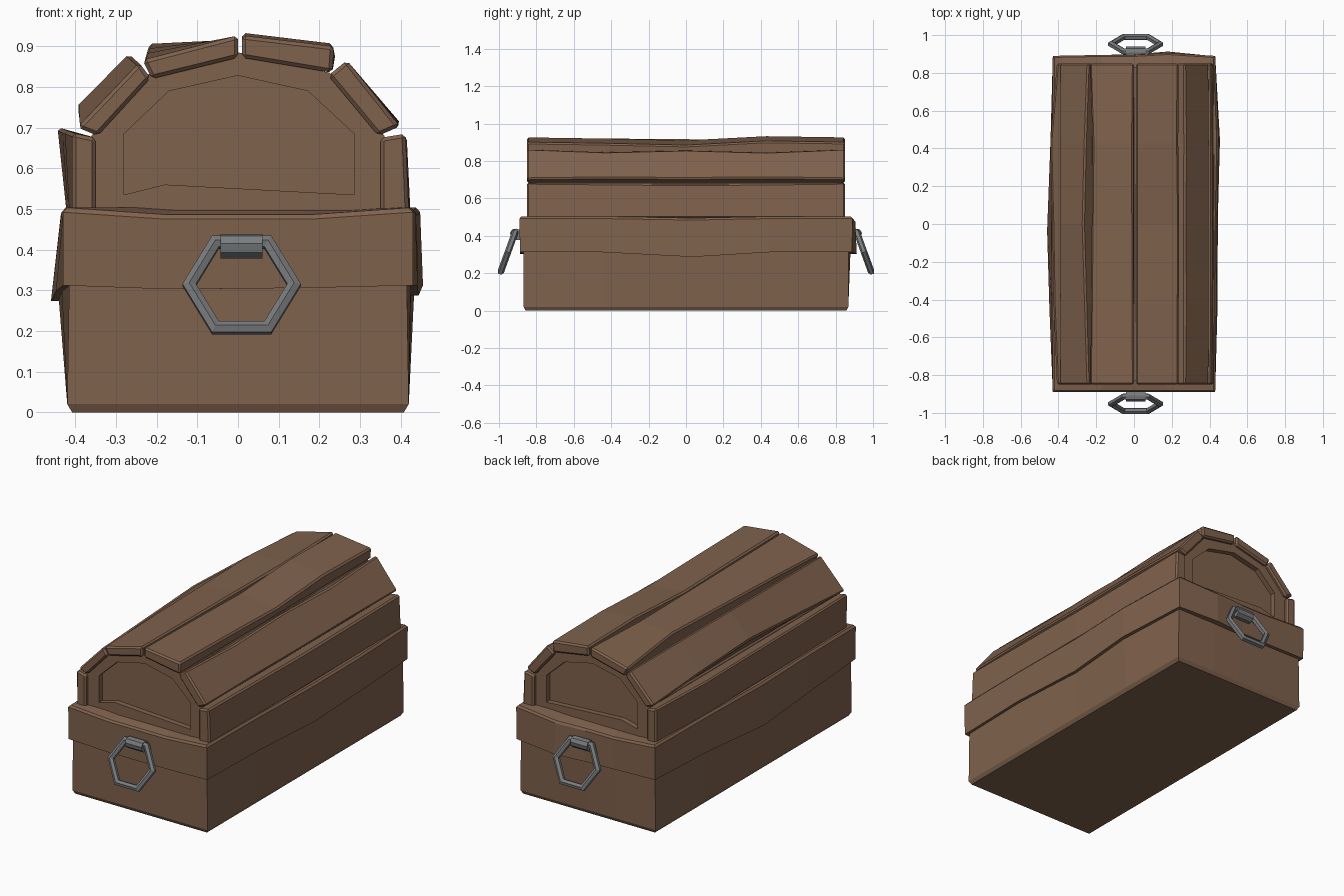
import bpy, bmesh, math
from mathutils import Matrix

if "Cube" in bpy.data.objects:
    bpy.data.objects.remove(bpy.data.objects["Cube"])


def material(name, col):
    m = bpy.data.materials.new(name)
    m.diffuse_color = (*col, 1)
    m.use_nodes = True
    m.node_tree.nodes["Principled BSDF"].inputs["Base Color"].default_value = m.diffuse_color
    return m


wood = material("brown_wood", (0.215, 0.122, 0.074))
metal = material("grey_metal", (0.19, 0.20, 0.205))


def finish(name, bm, mat, bevel=0):
    bmesh.ops.recalc_face_normals(bm, faces=bm.faces[:])
    me = bpy.data.meshes.new(name)
    bm.to_mesh(me)
    bm.free()
    me.materials.append(mat)
    ob = bpy.data.objects.new(name, me)
    bpy.context.collection.objects.link(ob)
    if bevel:
        mod = ob.modifiers.new("edge_bevel", 'BEVEL')
        mod.width = bevel
        mod.segments = 1
        mod.limit_method = 'ANGLE'
        mod.angle_limit = math.radians(50)
    return ob


def loft(name, rings, mat, bevel=0):
    """Skin a stack of equal loops and cap both ends."""
    bm = bmesh.new()
    vs = [[bm.verts.new(p) for p in r] for r in rings]
    n = len(vs[0])
    for a, b in zip(vs, vs[1:]):
        for i in range(n):
            j = (i + 1) % n
            bm.faces.new((a[i], a[j], b[j], b[i]))
    bm.faces.new(vs[0])
    bm.faces.new(vs[-1])
    return finish(name, bm, mat, bevel)


ZERO = (0, 0, 0)


def ring(hx, hy, z, left=ZERO, right=ZERO, back=ZERO, dl=ZERO, dr=ZERO, df=ZERO):
    """Worn rectangle: side bulges outward, d* lifts or drops the edge."""
    t = (-0.5, 0.04, 0.5)
    pts = [(-hx, -hy, z)]
    pts += [(hx * s, -hy, z + d) for s, d in zip((-0.42, 0, 0.42), df)]
    pts += [(hx, -hy, z)]
    pts += [(hx + b, hy * s, z + d) for s, b, d in zip(t, right, dr)]
    pts += [(hx, hy, z)]
    pts += [(-hx * s, hy + b, z + d) for s, b, d in zip((-0.42, 0, 0.42), back, df)]
    pts += [(-hx, hy, z)]
    pts += [(-hx - b, -hy * s, z + d) for s, b, d in zip(t, left, dl)]
    return pts


# lower box with a chamfered foot
loft("chest_body", [
    ring(0.408, 0.858, 0),
    ring(0.42, 0.868, 0.02),
    ring(0.415, 0.868, 0.33, (0.01, 0.03, 0.02), (0.01, 0.012, 0.02), (0.012, 0.01, 0.005)),
], wood)

# overhanging worn band around the top of the box
low = dict(left=(0.012, 0.03, 0.018), right=(0.012, 0.014, 0.025), back=(0.025, 0.01, 0.005),
           dl=(-0.01, -0.038, -0.015), dr=(0, -0.025, 0), df=(-0.009, -0.008, -0.006))
top = dict(left=(0.004, 0.006, 0.004), right=(0.006, 0.01, 0.018), back=(0.015, 0.005, 0.005),
           dl=(0, -0.008, 0), dr=(0, -0.008, 0), df=(-0.017, -0.017, -0.017))
loft("chest_rim", [
    ring(0.405, 0.86, 0.312, **low),
    ring(0.43, 0.888, 0.312, **low),
    ring(0.43, 0.89, 0.492, **top),
    ring(0.42, 0.882, 0.503, **top),
    ring(0.35, 0.80, 0.503),
], wood)

# lid core with recessed end panels
outline = [(-0.36, 0.48), (0, 0.48), (0.36, 0.48), (0.36, 0.68), (0.225, 0.835),
           (0.0, 0.885), (-0.225, 0.83), (-0.36, 0.68)]
panel = [(-0.28, 0.535), (-0.18, 0.56), (0.285, 0.535), (0.285, 0.685), (0.172, 0.79),
         (0.0, 0.828), (-0.17, 0.79), (-0.28, 0.685)]


def section(pts, y):
    return [(x, y, z) for x, z in pts]


loft("lid_core", [section(panel, -0.80), section(panel, -0.83), section(outline, -0.83),
                  section(outline, 0.83), section(panel, 0.83), section(panel, 0.80)], wood)

# lid planks: end section, then mid-length wear of first and second outer edge, then weights
planks = {
    "right_side": ([(0.42, 0.495), (0.412, 0.685), (0.35, 0.675), (0.35, 0.49)],
                   (0.004, 0), (0.003, -0.008), (0.5, 1, 0.6)),
    "right_slope": ([(0.398, 0.703), (0.268, 0.866), (0.222, 0.828), (0.345, 0.68)],
                    (0.004, 0.006), (0.004, -0.018), (0.9, 0.3, 1)),
    "right_top": ([(0.236, 0.9), (0.01, 0.927), (0.01, 0.872), (0.232, 0.835)],
                  (0.004, -0.016), (0, -0.016), (0.4, 1, -0.4)),
    "left_top": ([(0.0, 0.927), (-0.235, 0.866), (-0.212, 0.82), (0.0, 0.872)],
                 (-0.004, -0.014), (0.014, 0.04), (0.4, 0.7, 1)),
    "left_slope": ([(-0.243, 0.86), (-0.395, 0.70), (-0.345, 0.68), (-0.215, 0.822)],
                   (-0.025, 0.022), (-0.003, 0.05), (0.5, 1, 0.6)),
    "left_side": ([(-0.408, 0.687), (-0.408, 0.495), (-0.35, 0.49), (-0.35, 0.675)],
                  (-0.036, 0.014), (-0.014, 0), (0.5, 0.7, 1)),
}
for name, (sec, da, db, w) in planks.items():
    rings = []
    for y, k in zip((-0.85, -0.43, 0.0, 0.43, 0.85), (0, *w, 0)):
        a, b, c, d = sec
        moved = [(a[0] + da[0] * k, a[1] + da[1] * k), (b[0] + db[0] * k, b[1] + db[1] * k), c, d]
        rings.append(section(moved, y))
    loft("lid_plank_" + name, rings, wood, 0.009)

# hexagonal ring handle and hinge barrel at each end
for side, label in ((-1, "front"), (1, "back")):
    tilt = side * math.radians(20)
    R, r = 0.129, 0.0175
    bm = bmesh.new()
    loops = []
    for i in range(6):
        a = i * math.pi / 3
        loop = []
        for j in range(6):
            t = (j + 0.5) * math.pi / 3
            rad = R + r * 1.1 * math.cos(t)
            loop.append(bm.verts.new((rad * math.cos(a), r * math.sin(t), rad * math.sin(a))))
        loops.append(loop)
    for i in range(6):
        p, q = loops[i], loops[(i + 1) % 6]
        for j in range(6):
            k = (j + 1) % 6
            bm.faces.new((p[j], p[k], q[k], q[j]))
    bm.transform(Matrix.Translation((0.009, side * 0.952, 0.313)) @ Matrix.Rotation(tilt, 4, 'X'))
    finish(label + "_handle_ring", bm, metal)

    barrel = [(side * y, z) for y, z in ((0.87, 0.378), (0.918, 0.378), (0.936, 0.393),
                                         (0.941, 0.415), (0.93, 0.434), (0.908, 0.438), (0.87, 0.425))]
    loft(label + "_handle_mount", [[(x, y, z) for y, z in barrel] for x in (-0.043, 0.06)], metal)
